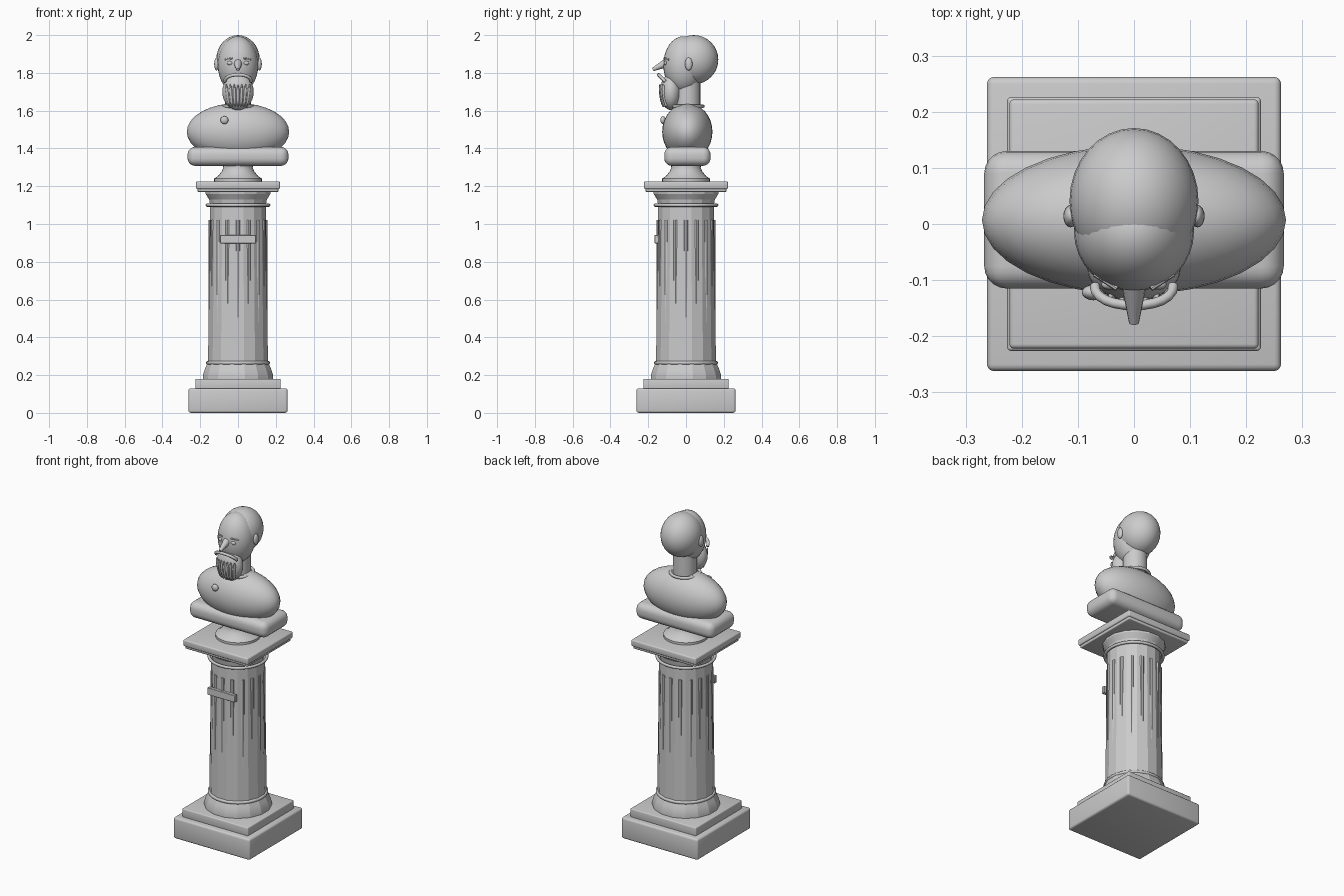
import bpy, math
from mathutils import Vector

if "Cube" in bpy.data.objects:
    bpy.data.objects.remove(bpy.data.objects["Cube"])

stone = bpy.data.materials.new("grey_stone")
stone.diffuse_color = (0.6, 0.6, 0.6, 1)
stone.use_nodes = True
stone.node_tree.nodes["Principled BSDF"].inputs["Base Color"].default_value = stone.diffuse_color


def finish(ob, name, angle=40):
    ob.name = name
    ob.data.materials.clear()
    ob.data.materials.append(stone)
    bpy.ops.object.select_all(action='DESELECT')
    ob.select_set(True)
    bpy.context.view_layer.objects.active = ob
    if ob.type == 'MESH':
        bpy.ops.object.shade_smooth_by_angle(angle=math.radians(angle))
    return ob


def box(name, x, y0, y1, z0, z1, bevel, segs=3):
    """Rounded block spanning -x..x."""
    bpy.ops.mesh.primitive_cube_add(size=1, location=(0, (y0 + y1) / 2, (z0 + z1) / 2))
    ob = bpy.context.object
    ob.scale = (2 * x, y1 - y0, z1 - z0)
    bpy.ops.object.transform_apply(location=False, rotation=False, scale=True)
    m = ob.modifiers.new("bevel", 'BEVEL')
    m.width, m.segments = bevel, segs
    bpy.ops.object.modifier_apply(modifier=m.name)
    return finish(ob, name)


def ball(name, loc, radii, segs=32, rings=16, rot=(0, 0, 0)):
    bpy.ops.mesh.primitive_uv_sphere_add(segments=segs, ring_count=rings, radius=1,
                                         location=loc, rotation=rot)
    ob = bpy.context.object
    ob.scale = radii
    return finish(ob, name)


def lathe(name, profile, sides, angle, turn=0.0):
    """Solid of revolution about z from (radius, height) pairs."""
    verts, faces = [], []
    for r, z in profile:
        for i in range(sides):
            a = 2 * math.pi * i / sides + turn
            verts.append((r * math.cos(a), r * math.sin(a), z))
    for k in range(len(profile) - 1):
        for i in range(sides):
            j = (i + 1) % sides
            faces.append((k * sides + i, k * sides + j, (k + 1) * sides + j, (k + 1) * sides + i))
    faces.append(tuple(reversed(range(sides))))
    faces.append(tuple(range((len(profile) - 1) * sides, len(profile) * sides)))
    me = bpy.data.meshes.new(name)
    me.from_pydata(verts, [], faces)
    ob = bpy.data.objects.new(name, me)
    bpy.context.collection.objects.link(ob)
    return finish(ob, name, angle)


def ring(name, z, r, minor, sides=32, y=0.0):
    bpy.ops.mesh.primitive_torus_add(major_radius=r, minor_radius=minor, major_segments=sides,
                                     minor_segments=8, location=(0, y, z))
    return finish(bpy.context.object, name, 60)


def rod(name, a, b, r1, r2, sides=12):
    """Tapered cylinder from a to b."""
    a, b = Vector(a), Vector(b)
    d = b - a
    bpy.ops.mesh.primitive_cone_add(vertices=sides, radius1=r1, radius2=r2, depth=d.length,
                                    location=(a + b) / 2)
    ob = bpy.context.object
    ob.rotation_euler = d.to_track_quat('Z', 'Y').to_euler()
    return finish(ob, name)


def tube(name, pts, radius):
    cu = bpy.data.curves.new(name, 'CURVE')
    cu.dimensions = '3D'
    cu.bevel_depth, cu.bevel_resolution, cu.use_fill_caps = radius, 2, True
    sp = cu.splines.new('POLY')
    sp.points.add(len(pts) - 1)
    for p, co in zip(sp.points, pts):
        p.co = (*co, 1)
    ob = bpy.data.objects.new(name, cu)
    bpy.context.collection.objects.link(ob)
    finish(ob, name)
    bpy.ops.object.convert(target='MESH')
    return finish(bpy.context.object, name, 50)


# Pedestal
box("plinth", 0.262, -0.262, 0.262, 0.0, 0.13, 0.012)
box("plinth_step", 0.226, -0.226, 0.226, 0.125, 0.18, 0.006)
half = math.pi / 16
lathe("column_foot", [(0.19, 0.178), (0.19, 0.2), (0.178, 0.235), (0.165, 0.262)], 16, 20, half)
ring("lower_ring", 0.265, 0.16, 0.01)
lathe("column_shaft", [(0.162, 0.255), (0.15, 1.11)], 16, 20, half)
for i in range(16):
    a = 2 * math.pi * i / 16
    x, y = 0.144 * math.cos(a), 0.144 * math.sin(a)
    rod("shaft_rib", (x, y, 0.35), (x, y, 1.02), 0.012, 0.012, 8)
ring("upper_ring", 1.1, 0.163, 0.009)
lathe("column_capital", [(0.15, 1.1), (0.156, 1.13), (0.175, 1.16), (0.177, 1.18)], 16, 20, half)
box("abacus_lower", 0.214, -0.214, 0.214, 1.17, 1.2, 0.005)
box("abacus_upper", 0.222, -0.222, 0.222, 1.185, 1.226, 0.008)
box("name_plate", 0.095, -0.166, -0.145, 0.898, 0.942, 0.002, 1)

# Bust foot and body
lathe("bust_socle", [(0.127, 1.222), (0.127, 1.24), (0.105, 1.255), (0.085, 1.28),
                     (0.078, 1.3), (0.08, 1.33)], 32, 35)
box("bust_slab", 0.267, -0.115, 0.13, 1.308, 1.408, 0.04, 5)
ball("torso", (0, 0.007, 1.488), (0.271, 0.133, 0.152))
ring("collar", 1.623, 0.083, 0.009, y=0.007)
ball("coat_button", (-0.072, -0.122, 1.55), (0.021, 0.014, 0.021), 16, 10)

# Neck and head
rod("neck", (0, 0.008, 1.58), (0, 0.008, 1.78), 0.068, 0.068, 24)
ball("cranium", (0, 0.041, 1.87), (0.115, 0.13, 0.13))
ball("face", (0, -0.013, 1.842), (0.107, 0.107, 0.152))
rod("nose", (0, -0.1, 1.855), (0, -0.176, 1.817), 0.024, 0.009)
for s in (-1, 1):
    ball("ear", (s * 0.113, 0.014, 1.847), (0.013, 0.02, 0.034), 16, 10)
    ball("eye", (s * 0.043, -0.108, 1.852), (0.015, 0.009, 0.011), 16, 10)
    rod("brow", (s * 0.03, -0.115, 1.878), (s * 0.07, -0.089, 1.87), 0.005, 0.005, 8)

# Beard with raised strands, and a drooping moustache
ball("beard", (0, -0.08, 1.7), (0.083, 0.057, 0.097))
for i in range(7):
    x = (i - 3) * 0.019
    y = -0.08 - 0.057 * math.sqrt(1 - (x / 0.083) ** 2)
    ball("beard_strand", (x * 0.95, y + 0.008, 1.68), (0.0085, 0.012, 0.062), 12, 10,
         (0.15, x * 2.5, 0))
arc = []
for i in range(13):
    t = -1 + i / 6
    arc.append((0.07 * math.sin(t * math.pi / 2), -0.145 + 0.035 * t * t, 1.79 - 0.035 * t * t))
tube("moustache", arc, 0.009)
